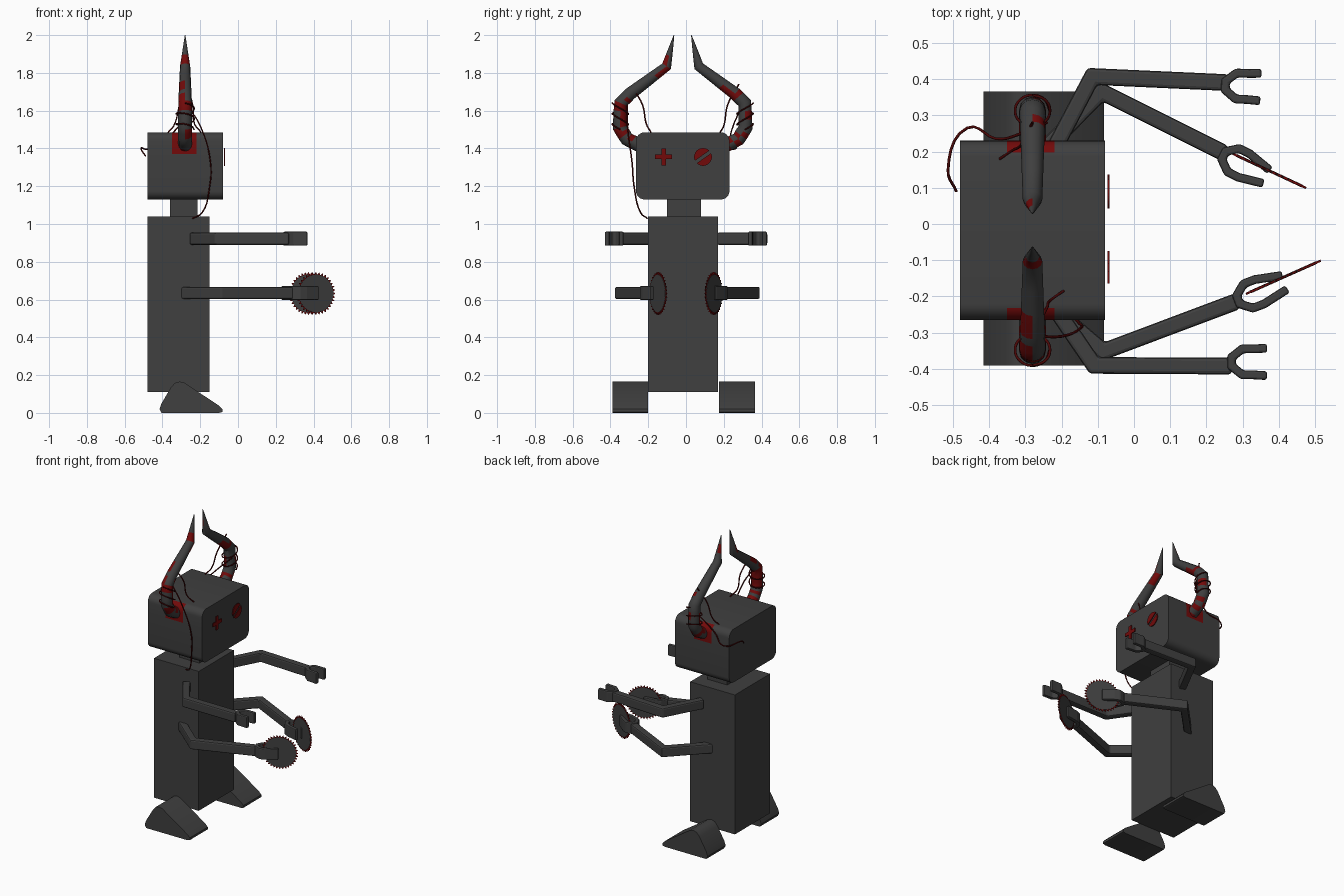
import bpy, bmesh, math, random
from mathutils import Vector

random.seed(4)
cube = bpy.data.objects.get("Cube")
if cube:
    bpy.data.objects.remove(cube, do_unlink=True)


def material(name, rgb):
    m = bpy.data.materials.new(name)
    m.use_nodes = True
    col = (*rgb, 1)
    m.diffuse_color = col
    m.node_tree.nodes["Principled BSDF"].inputs["Base Color"].default_value = col
    return m


GREY = material("charcoal metal", (0.05, 0.05, 0.05))
RED = material("blood red", (0.17, 0.003, 0.003))
WIRE = material("dark red wire", (0.07, 0.002, 0.002))
MID = -0.0175  # symmetry plane in y
HORN_X = -0.28


def finish(name, bm, mats, smooth=None, bevel=0):
    bmesh.ops.recalc_face_normals(bm, faces=bm.faces)
    me = bpy.data.meshes.new(name)
    bm.to_mesh(me)
    bm.free()
    for m in mats:
        me.materials.append(m)
    ob = bpy.data.objects.new(name, me)
    bpy.context.collection.objects.link(ob)
    if smooth:
        bpy.ops.object.select_all(action='DESELECT')
        ob.select_set(True)
        bpy.context.view_layer.objects.active = ob
        bpy.ops.object.shade_smooth_by_angle(angle=math.radians(smooth))
    if bevel:
        mod = ob.modifiers.new("soft edges", 'BEVEL')
        mod.width = bevel
        mod.segments = 2
        mod.limit_method = 'ANGLE'
    return ob


def prism_mesh(outline, axis, lo, hi):
    """Extrude a 2D outline along the named axis."""
    place = {'x': lambda p, q, t: (t, p, q),
             'y': lambda p, q, t: (p, t, q),
             'z': lambda p, q, t: (p, q, t)}[axis]
    bm = bmesh.new()
    face = bm.faces.new([bm.verts.new(place(p, q, lo)) for p, q in outline])
    new = bmesh.ops.extrude_face_region(bm, geom=[face])["geom"]
    shift = Vector(place(0, 0, hi - lo))
    bmesh.ops.translate(bm, vec=shift, verts=[v for v in new if isinstance(v, bmesh.types.BMVert)])
    return bm


def prism(name, outline, axis, lo, hi, mat=GREY, **kw):
    return finish(name, prism_mesh(outline, axis, lo, hi), [mat], **kw)


def rect(a, b, c, d):
    return [(a, c), (b, c), (b, d), (a, d)]


def rounded_rect(a, b, c, d, r, n=6):
    pts = []
    corners = [(b - r, d - r), (a + r, d - r), (a + r, c + r), (b - r, c + r)]
    for k, (x, y) in enumerate(corners):
        for i in range(n + 1):
            t = math.pi / 2 * (k + i / n)
            pts.append((x + r * math.cos(t), y + r * math.sin(t)))
    return pts


def ribbon(path, width):
    """Outline of a constant-width strip with mitred corners."""
    pts = [Vector(p) for p in path]
    left, right = [], []
    for i, p in enumerate(pts):
        a = (p - pts[i - 1]).normalized() if i else None
        b = (pts[i + 1] - p).normalized() if i < len(pts) - 1 else None
        a, b = a or b, b or a
        t = (a + b).normalized()
        n = Vector((-t.y, t.x)) * (width / 2 / max(t.dot(a), 0.4))
        left.append(p + n)
        right.append(p - n)
    return [tuple(p) for p in left + right[::-1]]


# Body, neck and feet
prism("body", rect(-0.48, -0.15, -0.20, 0.17), 'z', 0.11, 1.04)
prism("neck", rect(-0.36, -0.215, -0.10, 0.08), 'z', 1.04, 1.14)
foot = [(-0.405, 0), (-0.415, 0.02), (-0.405, 0.05), (-0.355, 0.135), (-0.335, 0.158), (-0.31, 0.166),
        (-0.285, 0.16), (-0.1, 0.038), (-0.083, 0.02), (-0.083, 0.005), (-0.1, 0)]
prism("right_foot", foot, 'y', -0.39, -0.20, smooth=35)
prism("left_foot", foot, 'y', 0.175, 0.365, smooth=35)

# Head with red horn sockets on both sides
bm = prism_mesh(rounded_rect(-0.265, 0.23, 1.13, 1.485, 0.045), 'x', -0.48, -0.08)
for co, no in [((-0.35, 0, 0), (1, 0, 0)), ((-0.22, 0, 0), (1, 0, 0)), ((0, 0, 1.37), (0, 0, 1))]:
    bmesh.ops.bisect_plane(bm, geom=bm.verts[:] + bm.edges[:] + bm.faces[:], plane_co=co, plane_no=no)
bm.normal_update()
for f in bm.faces:
    c = f.calc_center_median()
    f.material_index = int(-0.35 < c.x < -0.22 and c.z > 1.37 and abs(f.normal.y) > 0.3)
finish("head", bm, [GREY, RED], smooth=35)

# Eyes: a plus and a slashed disc
a, b, cy, cz = 0.045, 0.012, -0.119, 1.355
plus = [(b, b), (b, a), (-b, a), (-b, b), (-a, b), (-a, -b), (-b, -b), (-b, -a), (b, -a), (b, -b), (a, -b), (a, b)]
prism("plus_eye", [(cy + p, cz + q) for p, q in plus], 'x', -0.073, -0.068, RED)
for k in range(2):
    start = math.radians(35 + 10 + 180 * k)
    arc = [start + math.radians(160) * i / 16 for i in range(17)]
    prism(f"round_eye_half_{k + 1}", [(0.09 + 0.047 * math.cos(t), 1.355 + 0.047 * math.sin(t)) for t in arc],
          'x', -0.073, -0.068, RED)


# Arms with forked grippers
def arm(name, path, grip, z, length, tip):
    prism(name + "_arm", ribbon(path, 0.046), 'z', z - 0.032, z + 0.032, bevel=0.009)
    d = (Vector(path[-1]) - Vector(path[-2])).normalized()
    n = Vector((-d.y, d.x))
    half = [(length, tip), (0.06, 0.036), (0.027, 0.036), (-0.003, 0.012)]
    fork = half + [(u, -s) for u, s in half[::-1]]
    pts = [Vector(grip) + d * u + n * s for u, s in fork]
    prism(name + "_gripper", ribbon(pts, 0.024), 'z', z - 0.037, z + 0.037, bevel=0.006)


arm("left_upper", [(-0.24, 0.17), (-0.115, 0.407), (0.26, 0.39)], (0.255, 0.382), 0.922, 0.095, 0.038)
arm("right_upper", [(-0.24, -0.2), (-0.11, -0.39), (0.27, -0.392)], (0.272, -0.38), 0.922, 0.095, 0.038)
arm("left_lower", [(-0.31, 0.14), (-0.09, 0.365), (0.25, 0.195)], (0.25, 0.188), 0.635, 0.13, 0.02)
arm("right_lower", [(-0.31, -0.16), (-0.085, -0.352), (0.285, -0.213)], (0.29, -0.208), 0.635, 0.135, 0.02)


# Saw blades
def saw(name, centre, angle):
    disc = [(0.1 * math.cos(t), 0.1 * math.sin(t)) for t in (math.tau * i / 40 for i in range(40))]
    teeth = []
    for i in range(72):
        r, t = (0.113, 0.098)[i % 2], math.tau * i / 72
        teeth.append((r * math.cos(t), r * math.sin(t)))
    for part in (prism(name + "_saw_blade", disc, 'y', -0.004, 0.004),
                 prism(name + "_saw_teeth", teeth, 'y', -0.003, 0.003, RED)):
        part.location = (*centre, 0.632)
        part.rotation_euler.z = math.radians(angle)


saw("left", (0.373, 0.147), -25)
saw("right", (0.412, -0.147), 24)

# Horns: bent tapering tubes with random red blotches; (outward, height, radius)
HORN = [(0.215, 1.41, 0.037), (0.295, 1.45, 0.037), (0.333, 1.51, 0.037), (0.328, 1.64, 0.036),
        (0.278, 1.69, 0.034), (0.085, 1.835, 0.027), (0.046, 2.0, 0.0015)]
SIDES = 12


def horn(name, side):
    pts = [Vector(p) for p in HORN]
    rings, bm = [], bmesh.new()
    for i, p in enumerate(pts):
        a = (p - pts[max(i - 1, 0)]).xy.normalized()
        b = (pts[min(i + 1, len(pts) - 1)] - p).xy.normalized()
        t = (a + b).normalized()
        rings.append((p, Vector((-t.y, t.x))))
    loops = []
    for (p, n), (q, m) in zip(rings, rings[1:]):
        for k in range(3):
            loops.append((p.lerp(q, k / 3), n.lerp(m, k / 3).normalized()))
    loops.append(rings[-1])
    grid = []
    for p, n in loops:
        ring = []
        for j in range(SIDES):
            t = math.tau * j / SIDES
            off = n * (p.z * math.sin(t))
            ring.append(bm.verts.new((HORN_X + p.z * math.cos(t), MID + side * (p.x + off.x), p.y + off.y)))
        grid.append(ring)
    for i, (lo, hi) in enumerate(zip(grid, grid[1:])):
        chance = 0.3 if i < 12 else 0.15
        for j in range(SIDES):
            if j % 3 == 0:
                blotch = int(random.random() < chance)
            f = bm.faces.new((lo[j], lo[(j + 1) % SIDES], hi[(j + 1) % SIDES], hi[j]))
            f.material_index = blotch
    bm.faces.new(grid[0])
    bm.faces.new(grid[-1])
    finish(name, bm, [GREY, RED], smooth=40)


horn("left_horn", 1)
horn("right_horn", -1)


# Loose wires hanging from and wrapped around the horns
def wire(name, pts):
    cu = bpy.data.curves.new(name, 'CURVE')
    cu.dimensions = '3D'
    cu.bevel_depth = 0.004
    cu.bevel_resolution = 1
    cu.resolution_u = 5
    sp = cu.splines.new('BEZIER')
    sp.bezier_points.add(len(pts) - 1)
    for bp, co in zip(sp.bezier_points, pts):
        bp.co = co
        bp.handle_left_type = bp.handle_right_type = 'AUTO'
    cu.materials.append(WIRE)
    bpy.context.collection.objects.link(bpy.data.objects.new(name, cu))


wire("hanging_wire", [(-0.27, -0.31, 1.63), (-0.2, -0.31, 1.52), (-0.145, -0.285, 1.32), (-0.15, -0.275, 1.2),
                      (-0.19, -0.24, 1.06), (-0.24, -0.205, 1.03)])
wire("right_top_wire", [(-0.27, -0.29, 1.73), (-0.24, -0.23, 1.63), (-0.23, -0.21, 1.53), (-0.195, -0.185, 1.485)])
wire("left_top_wire", [(-0.28, 0.28, 1.74), (-0.31, 0.22, 1.63), (-0.34, 0.2, 1.52), (-0.37, 0.18, 1.485)])
wire("back_wire", [(-0.24, 0.28, 1.59), (-0.31, 0.25, 1.52), (-0.38, 0.235, 1.45), (-0.46, 0.265, 1.4),
                   (-0.513, 0.15, 1.4), (-0.49, 0.09, 1.36)])
for label, side in (("left", 1), ("right", -1)):
    coil = []
    for i in range(19):
        t = math.tau * i / 8
        coil.append((HORN_X + 0.048 * math.cos(t), MID + side * (0.33 + 0.043 * math.sin(t)),
                     1.5 + 0.007 * i + 0.015 * math.sin(t)))
    wire(label + "_horn_coil", coil)
